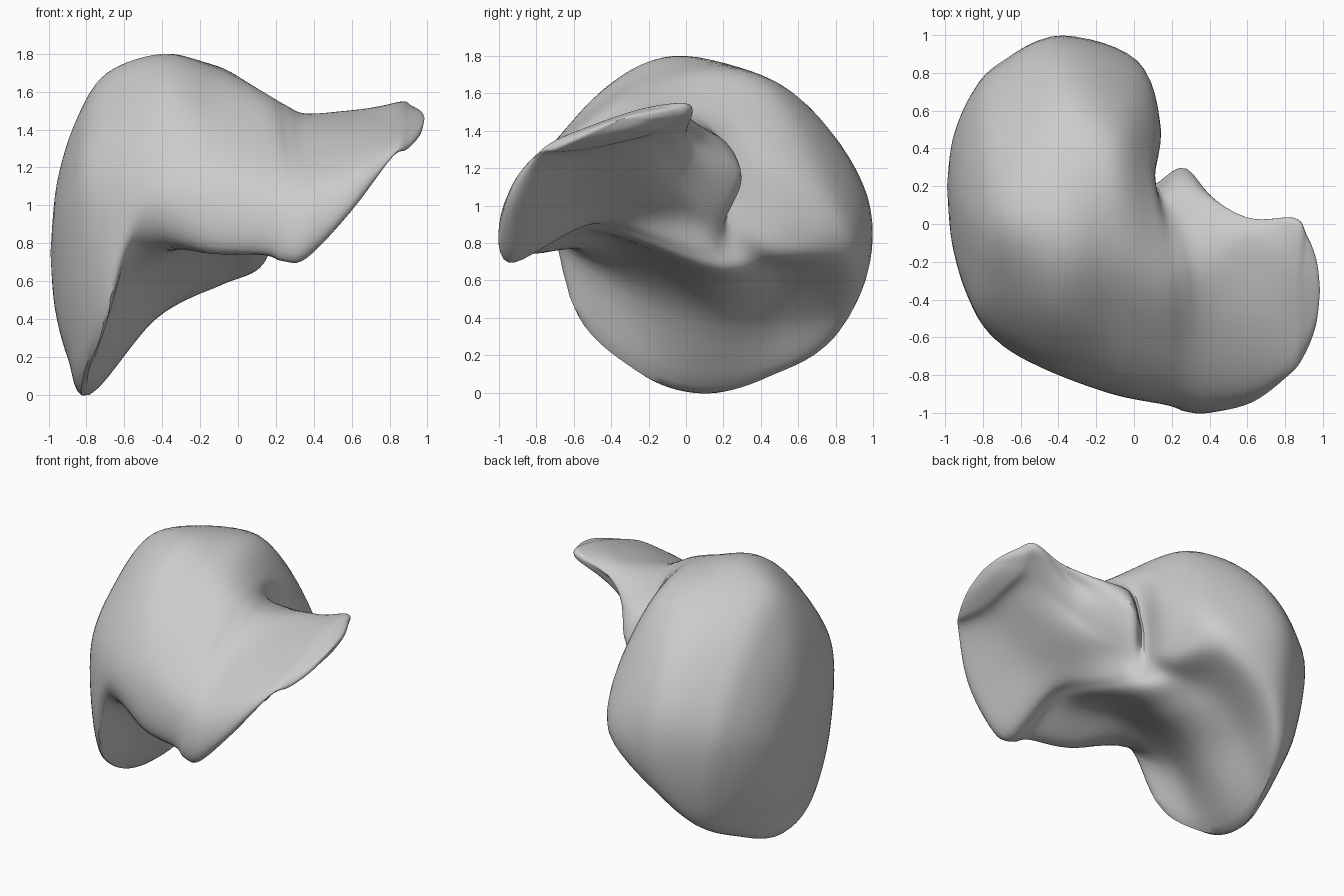
import bpy
import bmesh
import math
from mathutils import Vector

default_cube = bpy.data.objects.get("Cube")
if default_cube:
    bpy.data.objects.remove(default_cube, do_unlink=True)

STEPS_ALONG = 6
STEPS_AROUND = 8


def rail(*points):
    """A guide curve running from the right lobe to the left lobe."""
    return [Vector(point) for point in points]


def catmull_rom(before, start, end, after, t):
    """Point on a smooth curve that passes through start and end."""
    return 0.5 * (2 * start + (end - before) * t
                  + (2 * before - 5 * start + 4 * end - after) * t ** 2
                  + (3 * start - before - 3 * end + after) * t ** 3)


def smooth_loop(points, steps):
    """Closed smooth curve through the points."""
    count = len(points)
    return [catmull_rom(points[i - 1], points[i], points[(i + 1) % count],
                        points[(i + 2) % count], step / steps)
            for i in range(count) for step in range(steps)]


def smooth_path(points, steps):
    """Open smooth curve through the points."""
    padded = [points[0], *points, points[-1]]
    path = [catmull_rom(*padded[i:i + 4], step / steps)
            for i in range(len(points) - 1) for step in range(steps)]
    return path + [points[-1]]


def rounded_cap(ring, pole, degrees, full_degrees):
    """Ring shrunk towards the pole along part of an elliptical dome."""
    angle = math.radians(degrees)
    full = math.radians(full_degrees)
    across = math.sin(angle) / math.sin(full)
    along = (1 - math.cos(angle)) / (1 - math.cos(full))
    scale = Vector((along, across, across))
    return [pole + (point - pole) * scale for point in ring]


# Domed upper surface
crown = rail((-.69, .05, 1.7), (-.38, 0, 1.8), (-.1, -.1, 1.72), (.13, -.22, 1.6),
             (.25, -.23, 1.53), (.36, -.2, 1.485), (.6, -.12, 1.5), (.83, -.22, 1.52))
front_crown = rail((-.74, -.28, 1.49), (-.42, -.42, 1.63), (-.1, -.52, 1.5), (.17, -.62, 1.38),
                   (.27, -.62, 1.34), (.38, -.6, 1.33), (.63, -.52, 1.4), (.84, -.5, 1.43))
front_face = rail((-.76, -.56, 1.1), (-.45, -.74, 1.18), (-.1, -.86, 1.13), (.2, -.93, 1.05),
                  (.3, -.95, 1.04), (.42, -.95, 1.06), (.66, -.87, 1.2), (.83, -.73, 1.33))

# Thin front margin and the hollow underside behind it
front_margin = rail((-.7, -.6, .47), (-.52, -.7, .86), (-.15, -.84, .76), (.14, -.9, .74),
                    (.24, -.94, .705), (.36, -.95, .72), (.59, -.92, .96), (.81, -.79, 1.25))
front_hollow = rail((-.79, -.27, .12), (-.58, -.32, .58), (-.2, -.4, .8), (.1, -.5, .87),
                    (.2, -.5, .9), (.3, -.5, .92), (.5, -.55, 1.07), (.74, -.55, 1.27))
lower_ridge = rail((-.79, .08, 0), (-.43, .1, .42), (-.1, .15, .58), (.1, .13, .66),
                   (.17, .06, .76), (.25, -.05, .94), (.45, -.15, 1.1), (.74, -.3, 1.32))
back_hollow = rail((-.73, .43, .08), (-.5, .5, .38), (-.2, .5, .62), (.03, .38, .7),
                   (.11, .2, .8), (.23, .13, .95), (.45, -.04, 1.18), (.74, -.13, 1.37))

# Back margin, bare back surface and its upper edge, with the cleft beside the neck
back_margin = rail((-.62, .8, .33), (-.36, .92, .53), (-.02, .84, .73), (.12, .5, .79),
                   (.1, .22, .95), (.25, .25, 1.05), (.48, .01, 1.27), (.78, -.03, 1.43))
back_face = rail((-.73, .83, .95), (-.4, .97, 1.05), (.02, .8, 1.05), (.14, .48, 1.15),
                 (.1, .2, 1.15), (.28, .29, 1.2), (.51, .02, 1.37), (.83, .03, 1.49))
back_crown = rail((-.72, .5, 1.45), (-.4, .6, 1.57), (-.1, .45, 1.64), (.08, .28, 1.5),
                  (.15, .12, 1.43), (.28, .16, 1.38), (.6, .03, 1.46), (.85, 0, 1.545))

# Cross-sections, closed by a dome at the right and a thin rounded tip at the left
rails = [crown, front_crown, front_face, front_margin, front_hollow, lower_ridge,
         back_hollow, back_margin, back_face, back_crown]
rings = [list(ring) for ring in zip(*rails)]
right_pole = Vector((-.99, .2, .75))
left_pole = Vector((.985, -.35, 1.46))
rings = ([rounded_cap(rings[0], right_pole, angle, 62) for angle in (20, 41)] + rings
         + [rounded_cap(rings[-1], left_pole, angle, 60) for angle in (42, 21)])
paths = [smooth_path([right_pole, *points, left_pole], STEPS_ALONG)
         for points in zip(*rings)]
loops = [smooth_loop(list(ring), STEPS_AROUND) for ring in zip(*paths)]

# Skin the cross-sections
bm = bmesh.new()
start = bm.verts.new(right_pole)
end = bm.verts.new(left_pole)
skin = [[bm.verts.new(point) for point in loop] for loop in loops[1:-1]]
count = len(skin[0])
for i in range(count):
    j = (i + 1) % count
    bm.faces.new((start, skin[0][j], skin[0][i]))
    bm.faces.new((end, skin[-1][i], skin[-1][j]))
    for near, far in zip(skin, skin[1:]):
        bm.faces.new((near[i], near[j], far[j], far[i]))
bmesh.ops.recalc_face_normals(bm, faces=bm.faces)
mesh = bpy.data.meshes.new("liver_body")
bm.to_mesh(mesh)
bm.free()
liver = bpy.data.objects.new("liver_body", mesh)
bpy.context.collection.objects.link(liver)

# Plain grey surface
grey = bpy.data.materials.new("light_grey")
grey.use_nodes = True
colour = (.6, .6, .6, 1)
grey.diffuse_color = colour
grey.node_tree.nodes["Principled BSDF"].inputs["Base Color"].default_value = colour
mesh.materials.append(grey)

bpy.ops.object.select_all(action="DESELECT")
liver.select_set(True)
bpy.context.view_layer.objects.active = liver
bpy.ops.object.shade_smooth_by_angle(angle=math.radians(40))
